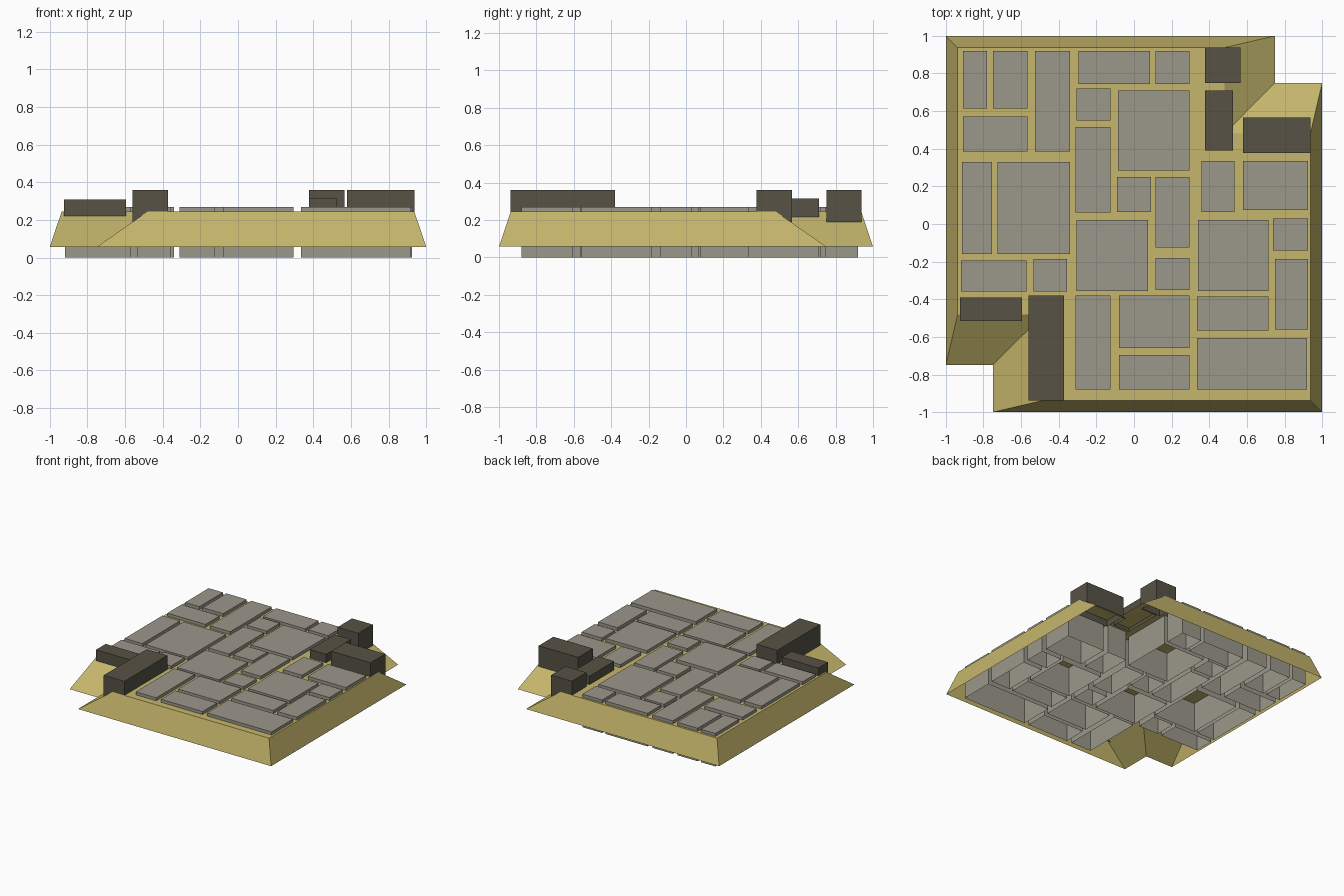
import bpy, bmesh

if "Cube" in bpy.data.objects:
    bpy.data.objects.remove(bpy.data.objects["Cube"])


def material(name, rgb):
    m = bpy.data.materials.new(name)
    m.diffuse_color = (*rgb, 1)
    m.use_nodes = True
    m.node_tree.nodes["Principled BSDF"].inputs["Base Color"].default_value = m.diffuse_color
    return m


sand = material("sand", (0.56, 0.47, 0.15))
stone = material("grey stone", (0.33, 0.31, 0.26))
dark = material("dark stone", (0.095, 0.085, 0.06))


def loft(name, low, high, z0, z1, mat):
    """Open-bottomed shell: side walls between two outlines and a flat top."""
    bm = bmesh.new()
    a = [bm.verts.new((x, y, z0)) for x, y in low]
    b = [bm.verts.new((x, y, z1)) for x, y in high]
    n = len(a)
    for i in range(n):
        j = (i + 1) % n
        bm.faces.new((a[i], a[j], b[j], b[i]))
    bm.faces.new(b)
    mesh = bpy.data.meshes.new(name)
    bm.to_mesh(mesh)
    bm.free()
    mesh.materials.append(mat)
    ob = bpy.data.objects.new(name, mesh)
    bpy.context.collection.objects.link(ob)
    return ob


def block(name, x0, x1, y0, y1, z0, z1, mat):
    rect = [(x0, y0), (x1, y0), (x1, y1), (x0, y1)]
    return loft(name, rect, rect, z0, z1, mat)


def outline(edge, notch):
    """Square with two opposite corners cut in, counter-clockwise."""
    half = [(edge, -edge), (edge, notch), (notch, notch), (notch, edge)]
    return half + [(-x, -y) for x, y in half]


# Sloped ground slab
loft("ground_slab", outline(1.0, 0.75), outline(0.937, 0.48), 0.057, 0.245, sand)

# Paving stones: x0, x1, y0, y1
paving = [
    (-.91, -.78, .615, .92), (-.75, -.565, .615, .92), (-.525, -.34, .385, .92),
    (-.295, .085, .745, .92), (.115, .295, .745, .92), (-.91, -.565, .385, .57),
    (-.305, -.125, .55, .72), (-.085, .295, .285, .71), (-.31, -.125, .06, .515),
    (-.915, -.755, -.16, .33), (-.725, -.34, -.16, .33), (-.09, .09, .065, .25),
    (.115, .295, -.125, .25), (.36, .535, .065, .335), (.58, .925, .075, .335),
    (-.305, .075, -.355, .02), (.34, .715, -.355, .02), (.74, .925, -.14, .03),
    (-.92, -.57, -.36, -.195), (-.535, -.355, -.36, -.185), (.115, .295, -.35, -.18),
    (.75, .925, -.56, -.185), (-.31, -.125, -.88, -.38), (-.08, .295, -.66, -.38),
    (.335, .715, -.565, -.385), (-.08, .295, -.88, -.695), (.335, .92, -.88, -.605),
]
for i, r in enumerate(paving):
    block(f"paving_stone_{i + 1}", *r, 0.0, 0.27, stone)

# Dark curb blocks beside the notched corners
curbs = [
    (.377, .565, .75, .937, .19, .36), (.377, .525, .39, .71, .215, .315),
    (.58, .937, .377, .567, .19, .36), (-.925, -.595, -.515, -.39, .215, .31),
    (-.56, -.373, -.937, -.38, .19, .36),
]
for i, c in enumerate(curbs):
    block(f"curb_block_{i + 1}", *c, dark)
